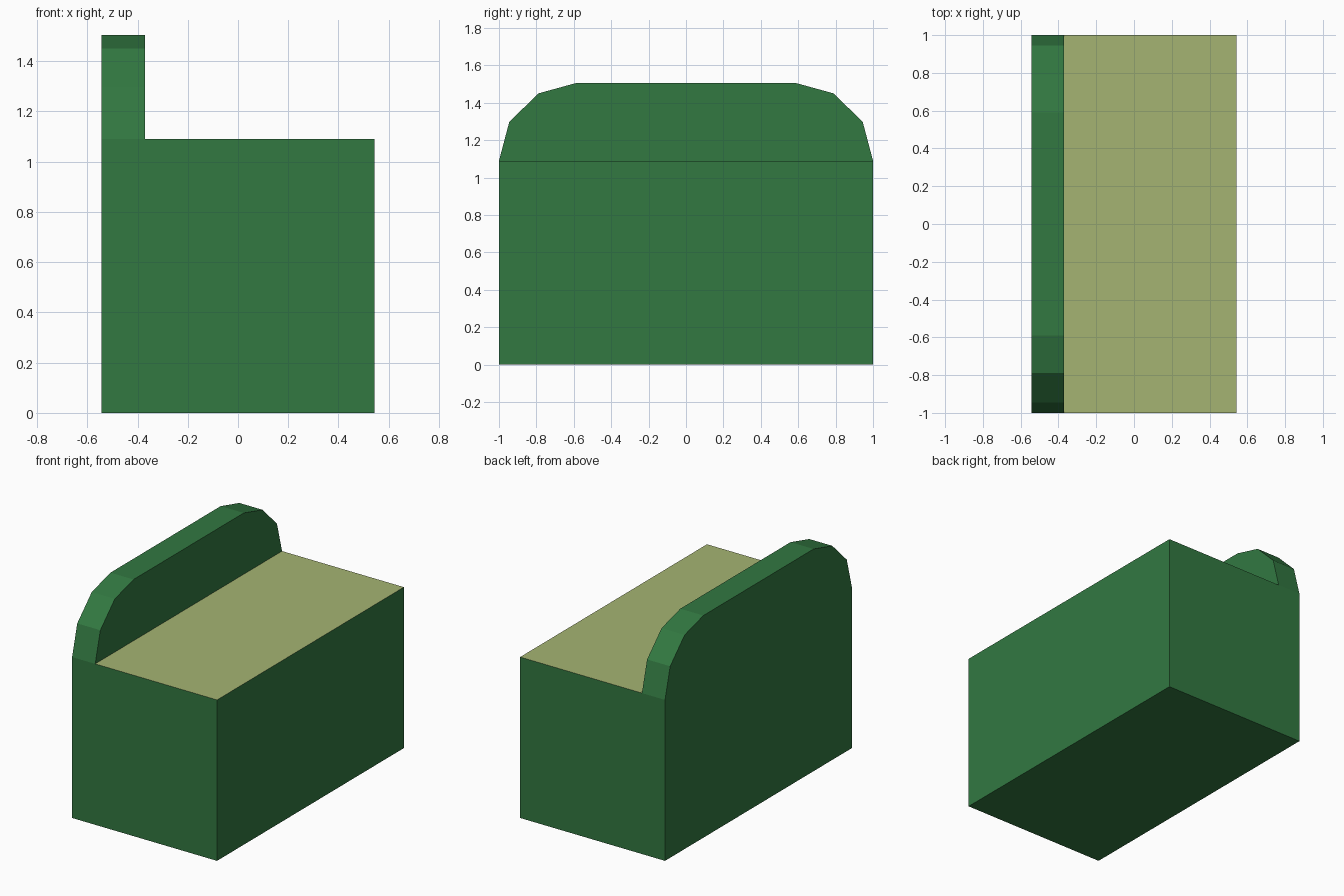
import bpy, bmesh

if "Cube" in bpy.data.objects:
    bpy.data.objects.remove(bpy.data.objects["Cube"])

X0, X1, X2 = -0.543, -0.37, 0.543   # rear, front of backrest, front of seat
SEAT_Z = 1.09


def material(name, rgb):
    m = bpy.data.materials.new(name)
    m.diffuse_color = (*rgb, 1)
    m.use_nodes = True
    m.node_tree.nodes["Principled BSDF"].inputs["Base Color"].default_value = m.diffuse_color
    return m


green = material("green upholstery", (0.032, 0.188, 0.053))
olive = material("olive seat top", (0.376, 0.456, 0.171))


# Half of the rounded backrest outline, mirrored to the other side
half = [(1, SEAT_Z), (0.945, 1.297), (0.79, 1.45), (0.59, 1.505)]
arch = half + [(-y, z) for y, z in reversed(half)]

bm = bmesh.new()
rear = [bm.verts.new((X0, y, z)) for y, z in arch]
mid = [bm.verts.new((X1, y, z)) for y, z in arch]
seat = [bm.verts.new((X2, y, SEAT_Z)) for y in (1, -1)]
base = [bm.verts.new((x, y, 0)) for x in (X0, X2) for y in (1, -1)]

# Backrest: rear panel, front panel above the seat, rim
bm.faces.new(rear + [base[1], base[0]])
bm.faces.new(mid)
for i in range(len(arch) - 1):
    bm.faces.new((rear[i], rear[i + 1], mid[i + 1], mid[i]))

# Seat block: seat top, front, sides, underside
bm.faces.new((mid[0], mid[-1], seat[1], seat[0])).material_index = 1
bm.faces.new((seat[0], seat[1], base[3], base[2]))
bm.faces.new((rear[0], mid[0], seat[0], base[2], base[0]))
bm.faces.new((rear[-1], mid[-1], seat[1], base[3], base[1]))
bm.faces.new((base[0], base[1], base[3], base[2]))
bmesh.ops.recalc_face_normals(bm, faces=bm.faces)

mesh = bpy.data.meshes.new("armchair_block")
bm.to_mesh(mesh)
bm.free()
mesh.materials.append(green)
mesh.materials.append(olive)
bpy.context.collection.objects.link(bpy.data.objects.new("bench_with_backrest", mesh))
